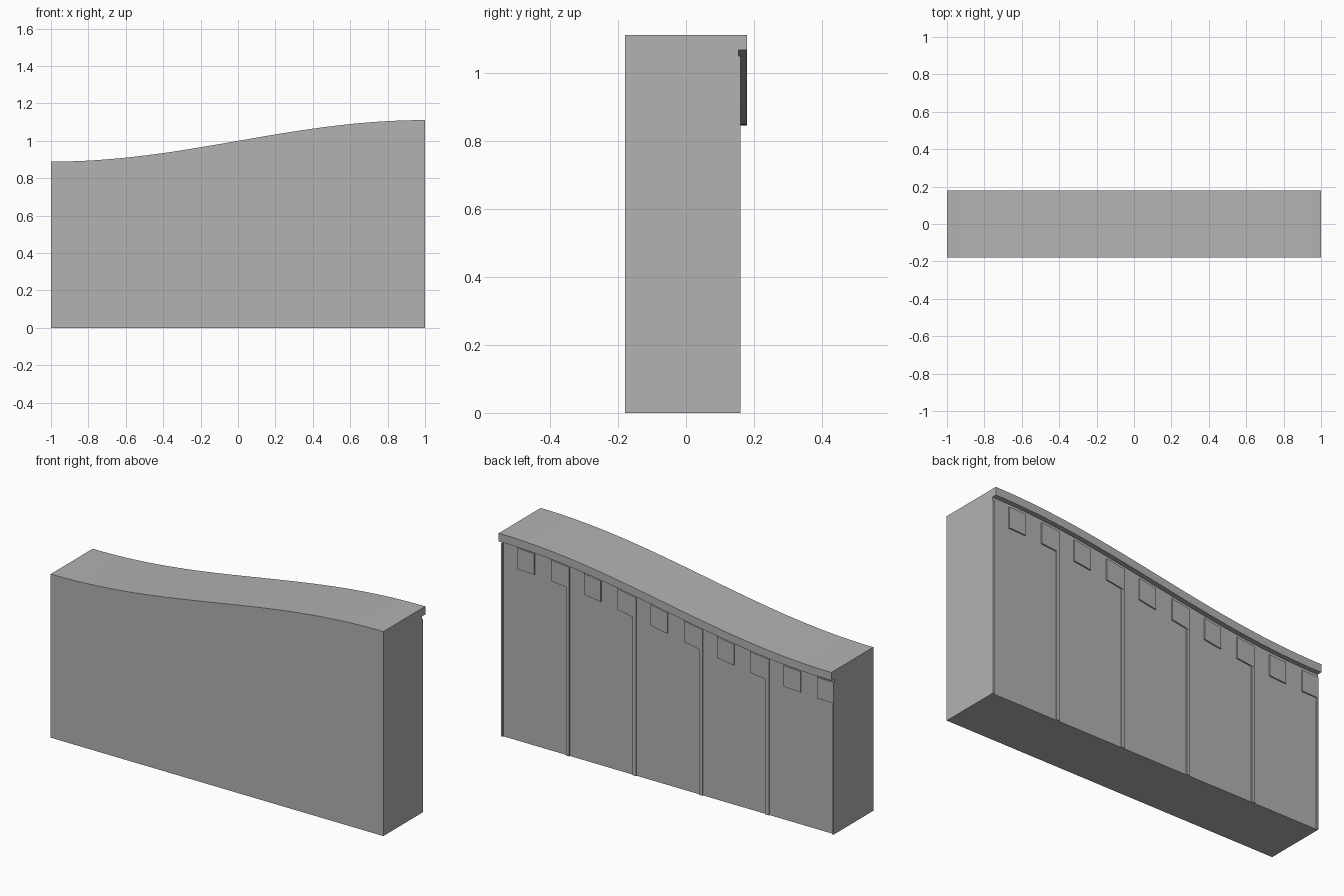
import bpy
import math

if "Cube" in bpy.data.objects:
    bpy.data.objects.remove(bpy.data.objects["Cube"])

stone = bpy.data.materials.new("light grey")
stone.diffuse_color = (0.448, 0.448, 0.448, 1)
stone.use_nodes = True
stone.node_tree.nodes["Principled BSDF"].inputs["Base Color"].default_value = stone.diffuse_color


def curve(x, drop=0.0):
    """Height of the wavy top line, lowered by drop."""
    return 1 + 0.111 * math.sin(math.pi / 2 * x) - drop


def slab(name, x0, x1, y0, y1, top, bottom=None, steps=4):
    """Slab whose top follows the wave; bottom is a drop below it, or the ground."""
    verts, faces = [], []
    for i in range(steps + 1):
        x = x0 + (x1 - x0) * i / steps
        zt = curve(x, top)
        zb = 0.0 if bottom is None else curve(x, bottom)
        verts += [(x, y0, zb), (x, y1, zb), (x, y1, zt), (x, y0, zt)]
    for i in range(steps):
        a, b = 4 * i, 4 * i + 4
        for k in range(4):
            n = (k + 1) % 4
            faces.append((a + k, a + n, b + n, b + k))
    e = 4 * steps
    faces += [(3, 2, 1, 0), (e, e + 1, e + 2, e + 3)]
    mesh = bpy.data.meshes.new(name)
    mesh.from_pydata(verts, [], [f[::-1] for f in faces])
    mesh.materials.append(stone)
    obj = bpy.data.objects.new(name, mesh)
    bpy.context.collection.objects.link(obj)
    # consistent outward normals, smooth along the wave only
    bpy.ops.object.select_all(action='DESELECT')
    obj.select_set(True)
    bpy.context.view_layer.objects.active = obj
    bpy.ops.object.mode_set(mode='EDIT')
    bpy.ops.mesh.select_all(action='SELECT')
    bpy.ops.mesh.normals_make_consistent(inside=False)
    bpy.ops.object.mode_set(mode='OBJECT')
    bpy.ops.object.shade_smooth_by_angle(angle=math.radians(30))
    return obj


# main wall and the overhanging lip at the back
slab("wall", -1, 1, -0.18, 0.154, 0, steps=40)
slab("back_lip", -1, 1, 0.154, 0.18, 0, 0.044, steps=40)

# vertical ribs on the back, the end ones cut in half
for i in range(6):
    x = -1 + 0.4 * i
    slab("rib", max(-1, x - 0.01), min(1, x + 0.01), 0.154, 0.16, 0.061, steps=1)

# row of shallow square blocks under the lip
for i in range(10):
    x = -1 + 0.2 * i
    slab("block", x, x + 0.1, 0.154, 0.161, 0.061, 0.175)
